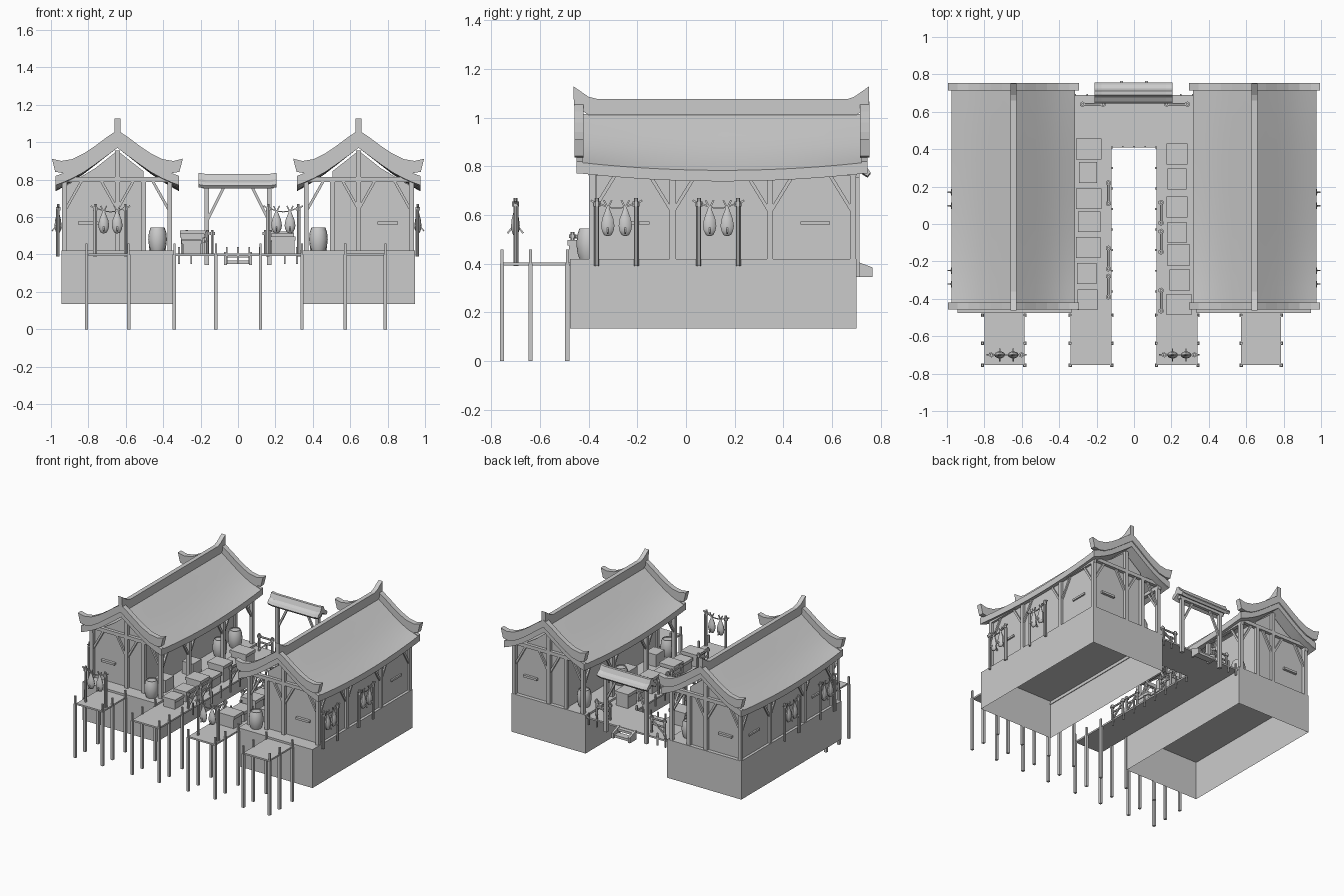
import bpy, bmesh, math
from mathutils import Vector

if "Cube" in bpy.data.objects:
    bpy.data.objects.remove(bpy.data.objects["Cube"])


def finish(name, bm, smooth=False):
    bmesh.ops.recalc_face_normals(bm, faces=bm.faces[:])
    me = bpy.data.meshes.new(name)
    bm.to_mesh(me)
    bm.free()
    ob = bpy.data.objects.new(name, me)
    bpy.context.collection.objects.link(ob)
    if smooth:
        bpy.ops.object.select_all(action='DESELECT')
        ob.select_set(True)
        bpy.context.view_layer.objects.active = ob
        bpy.ops.object.shade_smooth_by_angle(angle=math.radians(40))
    return ob


def add_loft(bm, rings, caps=True):
    """Join equal-length closed rings of points."""
    vs = [[bm.verts.new(p) for p in r] for r in rings]
    n = len(vs[0])
    for a, b in zip(vs, vs[1:]):
        for i in range(n):
            bm.faces.new((a[i], a[(i + 1) % n], b[(i + 1) % n], b[i]))
    if caps:
        bm.faces.new(vs[0][::-1])
        bm.faces.new(vs[-1])


def add_box(bm, x0, x1, y0, y1, z0, z1):
    add_loft(bm, [[(x0, y0, z), (x1, y0, z), (x1, y1, z), (x0, y1, z)] for z in (z0, z1)])


def add_beam(bm, p, q, w, n=4):
    p, q = Vector(p), Vector(q)
    d = (q - p).normalized()
    u = d.cross(Vector((0, 1, 0)) if abs(d.y) < 0.7 else Vector((1, 0, 0))).normalized()
    v = d.cross(u)
    r = w / 2 / math.cos(math.pi / n)
    ring = [(u * math.cos(t) + v * math.sin(t)) * r
            for t in [(i + 0.5) * 2 * math.pi / n for i in range(n)]]
    add_loft(bm, [[c + o for o in ring] for c in (p, q)])


def add_prism(bm, pts, y0, y1):
    add_loft(bm, [[(x, y, z) for x, z in pts] for y in (y0, y1)])


def add_lathe(bm, c, prof, n=12, sx=1, sy=1):
    add_loft(bm, [[(c[0] + sx * r * math.cos(i * 2 * math.pi / n),
                    c[1] + sy * r * math.sin(i * 2 * math.pi / n), z) for i in range(n)]
                  for r, z in prof])


def boxes(name, items):
    bm = bmesh.new()
    for it in items:
        add_box(bm, *it)
    return finish(name, bm)


def beams(name, items, w, n=4):
    bm = bmesh.new()
    for p, q in items:
        add_beam(bm, p, q, w, n)
    return finish(name, bm)


def interp(tab, x):
    for (a, za), (b, zb) in zip(tab, tab[1:]):
        if x <= b:
            return za + (zb - za) * (x - a) / (b - a)
    return tab[-1][1]


ROOF = [(0, 1.015), (.06, .970), (.12, .926), (.18, .885), (.24, .852), (.29, .830), (.33, .815)]
POSTS_Y = (-.385, -.055, .345, .685)


def house(s, side):
    X = s * 0.645
    nm = lambda t: side + "_house_" + t
    # plinth, open underneath
    bm = bmesh.new()
    add_box(bm, *sorted((s * .335, s * .945)), -.475, .70, .135, .42)
    bm.faces.ensure_lookup_table()
    low = min(bm.faces, key=lambda f: f.calc_center_median().z)
    bmesh.ops.delete(bm, geom=[low], context='FACES_ONLY')
    finish(nm("plinth"), bm)
    # walled room with gable top
    bm = bmesh.new()
    add_prism(bm, [(X - s * .14, .42), (X + s * .28, .42), (X + s * .28, .765),
                   (X + s * .12, .86), (X, .955), (X - s * .14, .845)], -.37, .672)
    finish(nm("walls"), bm)
    # curved roof slab with lifted ends
    bm = bmesh.new()
    dxs = [-d for d, z in ROOF[:0:-1]] + [d for d, z in ROOF]
    rings = []
    for i in range(13):
        t = i / 6 - 1
        top = [(X + d, .15 + .58 * t,
                interp(ROOF, abs(d)) - .032 * (1 - t * t) * (abs(d) / .33) ** 2) for d in dxs]
        rings.append(top + [(x, y, z - .045) for x, y, z in top[::-1]])
    add_loft(bm, rings)
    finish(nm("roof"), bm, True)
    # upswept barge boards at both gables
    up = [(0, 1.065), (.06, 1.025), (.12, .98), (.18, .94), (.24, .91), (.30, .90), (.35, .912)]
    lo = [(0, 1.01), (.06, .967), (.12, .922), (.18, .880), (.24, .846), (.29, .835), (.332, .842)]
    poly = ([(X - d, z) for d, z in up[:0:-1]] + [(X + d, z) for d, z in up]
            + [(X + d, z) for d, z in lo[::-1]] + [(X - d, z) for d, z in lo[1:]])
    bm = bmesh.new()
    for y0 in (-.458, .715):
        add_prism(bm, poly, y0, y0 + .038)
    # lower trim below the barge boards
    trim = [(X + d, interp(ROOF, abs(d)) + .005) for d in dxs]
    trim += [(x, z - .05) for x, z in trim[::-1]]
    for y0 in (-.450, .72):
        add_prism(bm, trim, y0, y0 + .025)
    finish(nm("barge_boards"), bm)
    # ridge beam with flared ends
    prof = [(-.46, 1.05), (-.40, 1.01), (.70, 1.01), (.75, 1.05), (.752, 1.128), (.69, 1.085),
            (.66, 1.075), (-.36, 1.075), (-.40, 1.085), (-.462, 1.128)]
    bm = bmesh.new()
    add_loft(bm, [[(X + o, y, z) for y, z in prof] for o in (-.016, .016)])
    finish(nm("ridge_beam"), bm)
    # timber frame: posts, plates and braces
    xi, xo = s * .365, s * .928
    fr, br = [], []
    for x in (xi, xo):
        for i, y in enumerate(POSTS_Y):
            fr.append(((x, y, .42), (x, y, .785)))
            for e in (-1, 1):
                if (i, e) not in ((0, -1), (3, 1)):
                    br.append(((x, y, .61), (x, y + e * .095, .765)))
        fr.append(((x, -.40, .775), (x, .70, .775)))
    for y in (-.38, .682):
        fr += [((X, y, .42), (X, y, .955)), ((X - s * .14, y, .42), (X - s * .14, y, .80)),
               ((xi, y, .80), (xo, y, .80))]
        for e, o in ((-1, xi), (1, xi), (-1, xo), (1, xo)):
            d = 1 if o < X else -1
            if e == 1:
                br += [((o, y, .63), (o + d * .09, y, .79)), ((X, y, .64), (X - d * -.09, y, .80))]
    beams(nm("frame"), fr, .026)
    beams(nm("braces"), br, .014)
    # narrow wall slots
    a = sorted((X + s * .10, X + s * .21))
    sl = [(*a, -.39, -.37, .56, .576), (*a, .672, .69, .56, .576)]
    b = sorted((s * .92, s * .936))
    sl += [(*b, y, y + .12, .56, .574) for y in (-.27, .47)]
    boxes(nm("wall_slots"), sl)
    # porch barrels
    bm = bmesh.new()
    for y in (-.40, .40 if s < 0 else .15, .58):
        add_lathe(bm, (s * .43, y), [(.037, .42), (.046, .445), (.050, .482), (.046, .52),
                                     (.037, .545), (.033, .545), (.033, .538)], 16)
    finish(nm("barrels"), bm, True)
    # porch crates
    boxes(nm("porch_crates"), [(s * .43 - .045, s * .43 + .045, y, y + .1, .42, .51)
                               for y in (-.30, .02)])


def rack(name, cx, cy, ang, z0=.39):
    # drying rack: twin posts, pointed rail, sagging rope and two fish
    c, s = math.cos(ang), math.sin(ang)
    P = lambda u, v, z: (cx + c * u - s * v, cy + s * u + c * v, z)
    bm = bmesh.new()
    for u in (-.08, .08):
        add_beam(bm, P(u, 0, z0), P(u, 0, .67), .014, 6)
        add_beam(bm, P(u * 1.1, .008, z0), P(u * 1.1, .008, .64), .008, 6)
        add_beam(bm, P(u, 0, .635), P(u, 0, .655), .024, 6)
        add_beam(bm, P(u, 0, .645), P(u * 1.32, 0, .66), .008)
    rope = [(-.08, .65), (-.035, .632), (0, .628), (.035, .632), (.08, .65)]
    for (a, za), (b, zb) in zip(rope, rope[1:]):
        add_beam(bm, P(a, 0, za), P(b, 0, zb), .006)
    finish(name + "_stand", bm)
    bm = bmesh.new()
    prof = [(.004, .513), (.016, .518), (.025, .535), (.029, .555), (.024, .585),
            (.012, .615), (.006, .632)]
    for u in (-.036, .036):
        p = P(u, 0, 0)
        add_lathe(bm, p, prof, 10, 1 if abs(c) > .5 else .65, .65 if abs(c) > .5 else 1)
        for e in (-1, 1):
            add_beam(bm, P(u, 0, .628), P(u + e * .016, 0, .66), .007)
            add_beam(bm, P(u, e * .012, .55), P(u, e * .032, .525), .007)
    finish(name + "_fish", bm, True)


def railing(name, cx, cy, ang):
    # low tie rail on the walkway edge
    c, s = math.cos(ang), math.sin(ang)
    P = lambda u, z: (cx + c * u, cy + s * u, z)
    bm = bmesh.new()
    for u in (-.055, .055):
        add_beam(bm, P(u, .40), P(u, .53), .014, 6)
        add_beam(bm, P(u, .505), P(u, .52), .026, 6)
    for z in (.47, .51):
        add_beam(bm, P(-.06, z), P(.06, z), .012, 6)
    add_beam(bm, P(-.05, .42), P(.05, .50), .010)
    finish(name, bm)


for s, side in ((1, "right"), (-1, "left")):
    house(s, side)
    for i, y in enumerate((-.285, .133)):
        rack(f"{side}_wall_rack_{i}", s * .962, y, math.pi / 2)
rack("dock_rack_left", -.682, -.70, 0)
rack("dock_rack_right", .242, -.70, 0)

# walkways and docks
Z = (.393, .405)
boxes("walkway", [(-.34, -.12, -.755, .41, *Z), (.12, .34, -.755, .41, *Z),
                  (-.34, .34, .41, .69, *Z), (-.80, -.585, -.755, -.475, *Z),
                  (.572, .785, -.755, -.475, *Z)])
# stilts: thick below deck, thin above
bm = bmesh.new()
for x in (-.81, -.585, -.34, -.118, .12, .342, .573, .788):
    for y in (-.755, -.638, -.487):
        add_box(bm, x - .009, x + .009, y - .009, y + .009, 0, .40)
        add_box(bm, x - .006, x + .006, y - .006, y + .006, .40, .458)
finish("dock_stilts", bm)
# short edge pegs
pegs = [(x, -.36 + .11 * i) for x in (-.118, .118) for i in range(8)]
pegs += [(0, .413), (-.06, .413), (.06, .413), (-.25, .69), (.25, .69), (-.315, .69), (.315, .69)]
boxes("edge_pegs", [(x - .005, x + .005, y - .005, y + .005, .35, .44) for x, y in pegs])
# tie rails
for i, (x, y, a) in enumerate([(-.137, .165, 90), (-.137, -.185, 90), (-.137, -.335, 90),
                               (.145, .06, 90), (.145, -.095, 90), (.145, -.41, 90),
                               (-.22, .64, 0), (.23, .64, 0)]):
    railing(f"tie_rail_{i}", x, y, math.radians(a))
# market crates with lids
rows = [(-.242, .4, .068, .1), (-.247, .275, .048, .06), (-.242, .135, .068, .115),
        (-.24, .012, .06, .075), (-.245, -.125, .065, .1), (-.252, -.265, .052, .07),
        (-.248, -.405, .053, .065), (.23, .375, .055, .1), (.23, .24, .05, .07),
        (.23, .09, .055, .11), (.23, -.045, .05, .08), (.238, -.165, .062, .1),
        (.245, -.30, .055, .07), (.24, -.43, .067, .085)]
cr = []
for x, y, h, t in rows:
    cr += [(x - h + .006, x + h - .006, y - .05, y + .05, .405, .39 + t),
           (x - h, x + h, y - .056, y + .056, .39 + t, .412 + t)]
boxes("market_crates", cr)

# rear gate: posts, braces, beams
gp = []
for s in (-1, 1):
    gp += [((s * .166, .70, .345), (s * .166, .70, .765))]
gp.append(((-.19, .70, .765), (.19, .70, .765)))
beams("gate_frame", gp, .024)
beams("gate_braces", [((s * .16, .70, .59), (s * .075, .70, .76)) for s in (-1, 1)], .014)
# gate roof with rolled edges
gr = [(.643, .772), (.655, .79), (.675, .802), (.69, .835), (.71, .835), (.725, .802),
      (.745, .79), (.757, .772), (.745, .757), (.70, .785), (.655, .757)]
bm = bmesh.new()
add_loft(bm, [[(x, y, z + dz) for y, z in gr]
              for x, dz in ((-.21, .002), (-.175, -.004), (.17, -.004), (.205, .002))])
finish("gate_roof", bm)
# rear steps
boxes("rear_steps", [(-.06, .06, .68, .72, .385, .402), (-.06, .06, .705, .755, .35, .368)])
bm = bmesh.new()
for x in (-.075, .06):
    add_loft(bm, [[(x + o, y, z) for y, z in ((.69, .345), (.765, .345), (.765, .385), (.69, .413))]
                  for o in (0, .015)])
finish("step_sides", bm)
